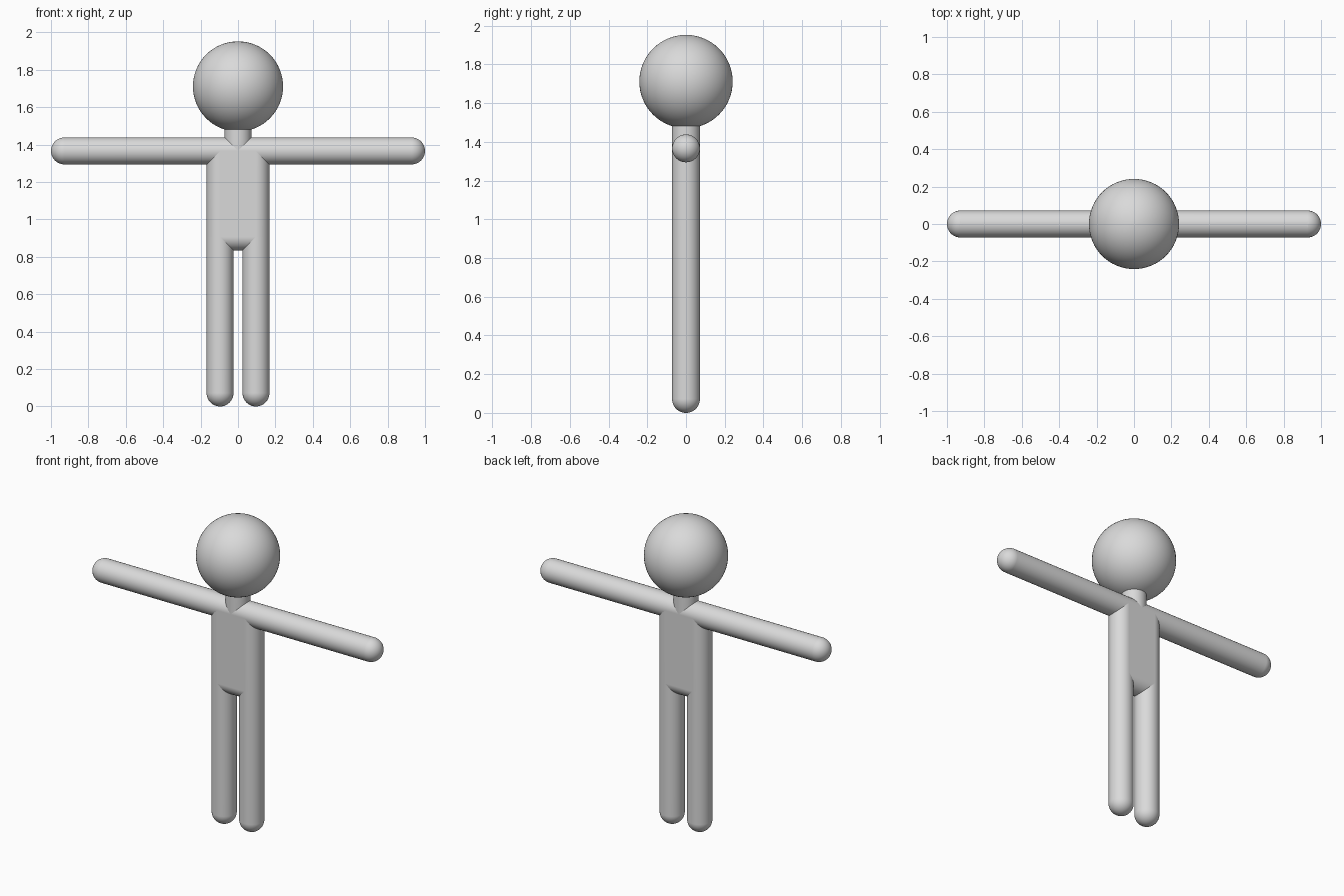
import bpy, bmesh
from mathutils import Matrix, Vector

if "Cube" in bpy.data.objects:
    bpy.data.objects.remove(bpy.data.objects["Cube"])

R = 0.072          # limb radius
HIP = 0.096        # half spacing of legs and shoulders
SHOULDER_Z, HIP_Z = 1.366, 0.906

grey = bpy.data.materials.new("light_grey")
grey.diffuse_color = (0.7, 0.7, 0.7, 1)
grey.use_nodes = True
grey.node_tree.nodes["Principled BSDF"].inputs["Base Color"].default_value = grey.diffuse_color


def rounded_hull(name, centres, radius=R, segments=48):
    """Smooth skin stretched around equal balls placed at the centres."""
    bm = bmesh.new()
    bmesh.ops.create_uvsphere(bm, u_segments=segments, v_segments=segments // 2, radius=radius)
    if len(centres) > 1:
        ball = [v.co.copy() for v in bm.verts]
        bm.clear()
        for c in centres:
            for p in ball:
                bm.verts.new(p + Vector(c))
        bmesh.ops.convex_hull(bm, input=bm.verts[:])
        inner = [v for v in bm.verts if not v.link_faces]
        bmesh.ops.delete(bm, geom=inner, context='VERTS')
        bmesh.ops.dissolve_limit(bm, angle_limit=0.005, verts=bm.verts[:], edges=bm.edges[:])
    else:
        bmesh.ops.transform(bm, matrix=Matrix.Translation(Vector(centres[0])), verts=bm.verts[:])
    bmesh.ops.recalc_face_normals(bm, faces=bm.faces[:])
    mesh = bpy.data.meshes.new(name)
    bm.to_mesh(mesh)
    bm.free()
    mesh.materials.append(grey)
    obj = bpy.data.objects.new(name, mesh)
    bpy.context.collection.objects.link(obj)
    bpy.ops.object.select_all(action='DESELECT')
    obj.select_set(True)
    bpy.context.view_layer.objects.active = obj
    bpy.ops.object.shade_smooth_by_angle()
    # keeps the broad flat panels shading flat
    obj.modifiers.new("panel_normals", 'WEIGHTED_NORMAL').keep_sharp = True
    return obj


# Head and neck
rounded_hull("head", [(0, 0, 1.711)], 0.241, 64)
rounded_hull("neck", [(0, 0, SHOULDER_Z), (0, 0, 1.6)])

# Torso: flat slab with rounded rim
rounded_hull("torso", [(x, 0, z) for x in (-HIP, HIP) for z in (HIP_Z, SHOULDER_Z)])

# Arms and legs
for side, s in (("left", 1), ("right", -1)):
    rounded_hull(side + "_arm", [(s * HIP, 0, SHOULDER_Z), (s * (1 - R), 0, SHOULDER_Z)])
    rounded_hull(side + "_leg", [(s * HIP, 0, HIP_Z), (s * HIP, 0, R)])
